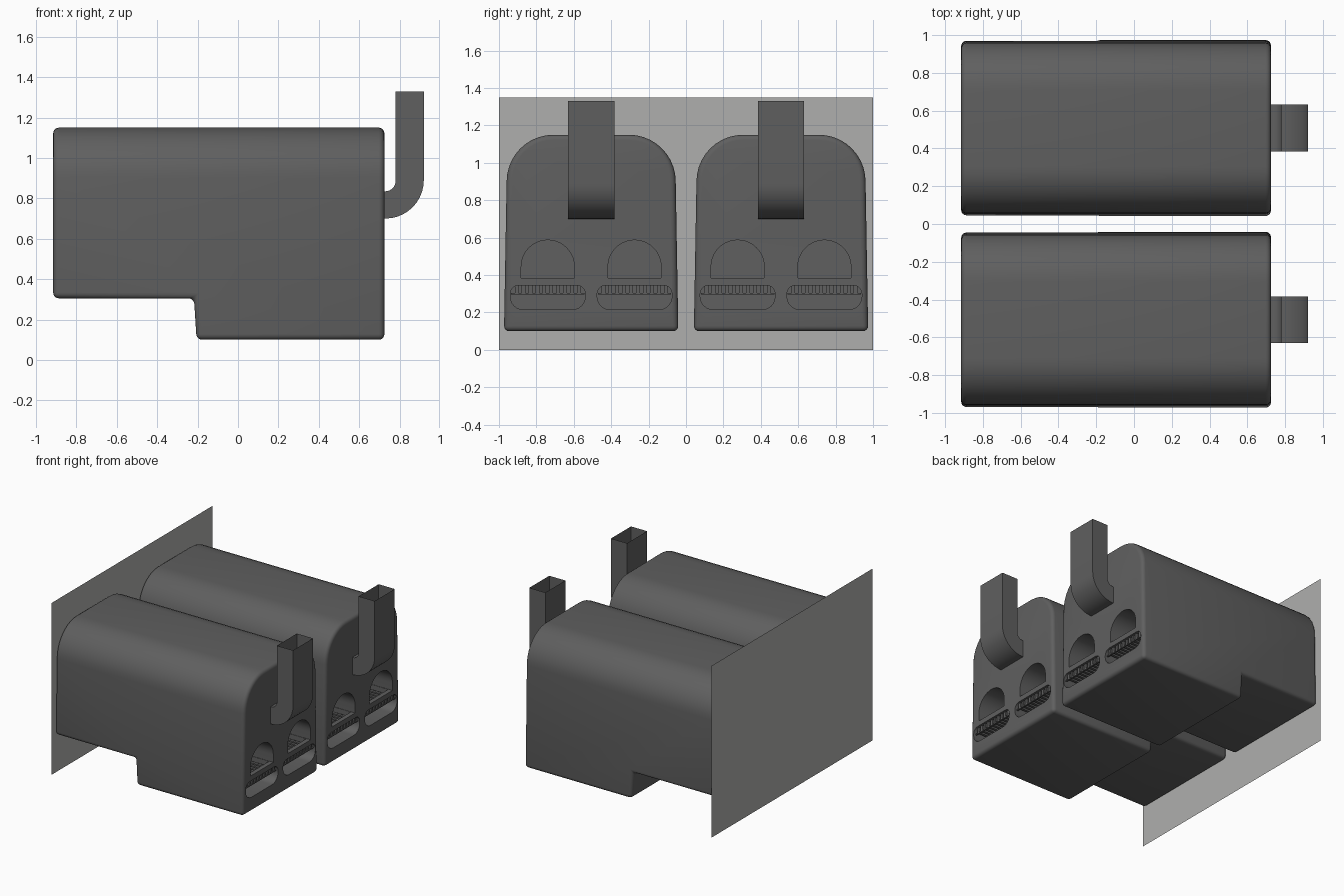
import bpy, bmesh, math

if "Cube" in bpy.data.objects:
    bpy.data.objects.remove(bpy.data.objects["Cube"])


def material(name, col):
    m = bpy.data.materials.new(name)
    m.diffuse_color = (*col, 1)
    m.use_nodes = True
    m.node_tree.nodes["Principled BSDF"].inputs["Base Color"].default_value = m.diffuse_color
    return m


DARK = material("dark_grey", (0.115, 0.115, 0.115))
PALE = material("pale_grey", (0.43, 0.43, 0.42))


def finish(name, bm, mat):
    bmesh.ops.recalc_face_normals(bm, faces=bm.faces)
    me = bpy.data.meshes.new(name)
    bm.to_mesh(me)
    bm.free()
    me.materials.append(mat)
    ob = bpy.data.objects.new(name, me)
    bpy.context.collection.objects.link(ob)
    return ob


def activate(ob):
    bpy.ops.object.select_all(action='DESELECT')
    ob.select_set(True)
    bpy.context.view_layer.objects.active = ob


def loft(bm, rings, caps=True):
    vs = [[bm.verts.new(p) for p in r] for r in rings]
    n = len(vs[0])
    for a, b in zip(vs, vs[1:]):
        for i in range(n):
            bm.faces.new((a[i], a[(i + 1) % n], b[(i + 1) % n], b[i]))
    if caps:
        bm.faces.new(vs[0][::-1])
        bm.faces.new(vs[-1])


def prism(name, pts, x0, x1):
    bm = bmesh.new()
    loft(bm, [[(x, y, z) for y, z in pts] for x in (x0, x1)])
    return finish(name, bm, DARK)


def arc(cy, cz, r, a0, a1, n):
    return [(cy + r * math.cos(math.radians(a0 + (a1 - a0) * i / n)),
             cz + r * math.sin(math.radians(a0 + (a1 - a0) * i / n))) for i in range(n + 1)]


# Body: rounded-top section lofted along x with a stepped underside
def section(x, bottom):
    half = 0.466 - 0.014 * (bottom - 0.10) / 0.80
    pts = [(-half, bottom), (half, bottom)]
    pts += arc(0.202, 0.90, 0.25, 0, 90, 10) + arc(-0.202, 0.90, 0.25, 90, 180, 10)
    return [(x, y, z) for y, z in pts]


bm = bmesh.new()
loft(bm, [section(-0.915, 0.305), section(-0.218, 0.305),
          section(-0.205, 0.10), section(0.725, 0.10)])
bmesh.ops.recalc_face_normals(bm, faces=bm.faces)
bmesh.ops.dissolve_limit(bm, angle_limit=0.01, verts=bm.verts, edges=bm.edges)
body = finish("oven_body_left", bm, DARK)
activate(body)
bev = body.modifiers.new("rounded_edges", 'BEVEL')
bev.width = 0.028
bev.segments = 4
bev.limit_method = 'ANGLE'
bev.angle_limit = math.radians(30)
bev.use_clamp_overlap = False
bpy.ops.object.modifier_apply(modifier=bev.name)

# Arched chamber, ash slot and the shaft joining them, cut twice
BACK = 0.42
for c in (-0.232, 0.232):
    arch = [(c - 0.142, 0.385), (c + 0.142, 0.385)] + arc(c, 0.445, 0.142, 0, 180, 20)
    slot = (arc(c - 0.13, 0.285, 0.07, 180, 270, 6) + arc(c + 0.13, 0.285, 0.07, 270, 360, 6)
            + arc(c + 0.155, 0.30, 0.045, 0, 90, 5) + arc(c - 0.155, 0.30, 0.045, 90, 180, 5))
    shaft = [(c - 0.139, 0.29), (c + 0.139, 0.29), (c + 0.139, 0.43), (c - 0.139, 0.43)]
    for pts, x0, x1 in ((arch, BACK, 0.8), (slot, BACK + 0.003, 0.8), (shaft, BACK + 0.006, 0.69)):
        cutter = prism("cutter", pts, x0, x1)
        cutter.hide_render = True
        activate(body)
        mod = body.modifiers.new("cut", 'BOOLEAN')
        mod.operation = 'DIFFERENCE'
        mod.solver = 'EXACT'
        mod.object = cutter
        bpy.ops.object.modifier_apply(modifier=mod.name)
        bpy.data.objects.remove(cutter)
activate(body)
bpy.ops.object.shade_smooth_by_angle(angle=math.radians(30))

# Grates: rows of bars across the top of each ash slot
bm = bmesh.new()
for c in (-0.232, 0.232):
    for i in range(10):
        y = c + (i - 4.5) * 0.037
        loft(bm, [[(x, y - 0.010, 0.302), (x, y + 0.010, 0.302),
                   (x, y + 0.010, 0.344), (x, y - 0.010, 0.344)] for x in (BACK, 0.71)])
    loft(bm, [[(x, c - 0.196, 0.296), (x, c + 0.196, 0.296),
               (x, c + 0.196, 0.304), (x, c - 0.196, 0.304)] for x in (0.70, 0.712)])
grate = finish("grate_left", bm, DARK)

# Flue: open rectangular duct with a rounded elbow
path = [((0.70, 0.835), (0.70, 0.70))]
path += list(zip(arc(0.73, 0.885, 0.05, -90, 0, 10), arc(0.73, 0.89, 0.19, -90, 0, 10)))
path += [((0.78, 1.33), (0.92, 1.33))]
bm = bmesh.new()
loft(bm, [[(a[0], -0.124, a[1]), (a[0], 0.124, a[1]),
           (b[0], 0.124, b[1]), (b[0], -0.124, b[1])] for a, b in path], caps=False)
flue = finish("flue_left", bm, DARK)
activate(flue)
bpy.ops.object.shade_smooth_by_angle(angle=math.radians(30))

# Second oven
for ob in (body, grate, flue):
    twin = ob.copy()
    twin.name = ob.name.replace("left", "right")
    bpy.context.collection.objects.link(twin)
    ob.location.y = -0.507
    twin.location.y = 0.508

# Wall panel behind the ovens
bm = bmesh.new()
bm.faces.new([bm.verts.new(p) for p in
              ((-0.922, -1, 0), (-0.922, 1, 0), (-0.922, 1, 1.35), (-0.922, -1, 1.35))])
finish("back_wall", bm, PALE)
